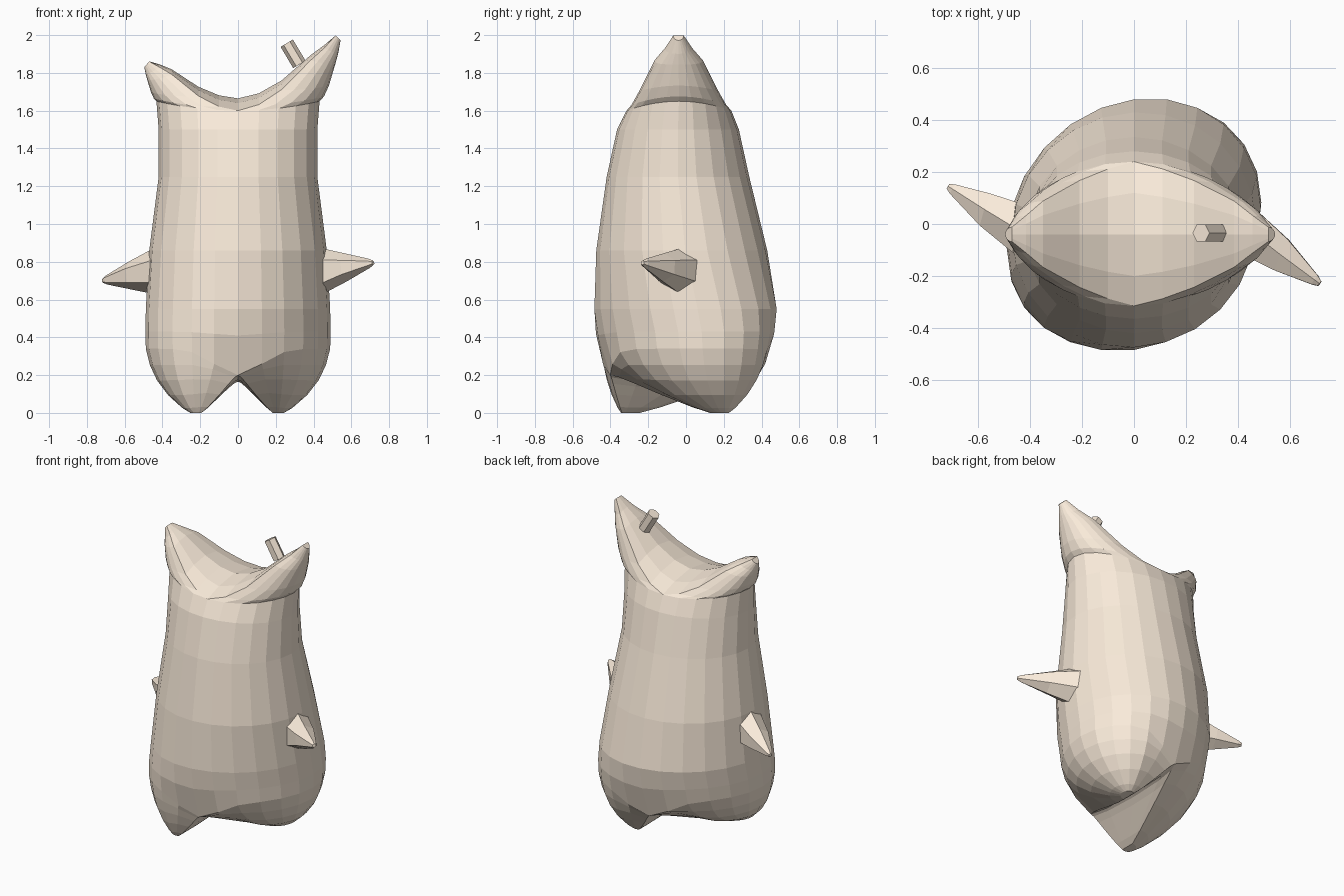
import bpy, bmesh, math
from mathutils import Vector

if "Cube" in bpy.data.objects:
    bpy.data.objects.remove(bpy.data.objects["Cube"])

N = 24
tan = bpy.data.materials.new("tan")
tan.diffuse_color = (.95, .83, .70, 1)
tan.use_nodes = True
tan.node_tree.nodes["Principled BSDF"].inputs["Base Color"].default_value = tan.diffuse_color


def finish(bm, name):
    bmesh.ops.recalc_face_normals(bm, faces=bm.faces)
    me = bpy.data.meshes.new(name)
    bm.to_mesh(me)
    bm.free()
    me.materials.append(tan)
    ob = bpy.data.objects.new(name, me)
    bpy.context.collection.objects.link(ob)
    return ob


def bridge(bm, a, b):
    n = len(a)
    for i in range(n):
        j = (i + 1) % n
        bm.faces.new((a[i], a[j], b[j], b[i]))


def taper(bm, loop, tip, stages, tilt=0, lag=0):
    """Draw a loop in to a tip; stages are (x scale, y scale, height fraction)."""
    start = [v.co.copy() for v in loop]
    for sx, sy, f in stages:
        ring = []
        for p in start:
            k = 1 + lag * min(1, max(0, (.37 - p.z) / .2))
            x = tip.x + (p.x - tip.x) * sx
            y = tip.y + (p.y - tip.y) * sy
            z = p.z + (tip.z - p.z) * f ** k - tilt * f * f * (x - tip.x)
            ring.append(bm.verts.new((x, y, z)))
        bridge(bm, loop, ring)
        loop = ring
    bm.faces.new(loop)


def halves(bm, ring, line):
    """Split a ring into right and left loops along a centre line (front to back)."""
    mid = [bm.verts.new((0, y, z)) for y, z in line]
    right = ring[:N // 2 + 1] + mid[::-1]
    left = ring[N // 2:] + ring[:1] + mid
    return right, left


# Body shell: height, half width, front y, back y, side lift, stride shear, crotch dip
bm = bmesh.new()
rings = []
for z, rx, yf, yb, lift, shear, dip in [
        (.34, .488, -.465, .445, 0, .2, .14), (.43, .49, -.475, .465, 0, .18, .02),
        (.55, .488, -.485, .48, 0, .13, 0), (.86, .47, -.475, .43, 0, .04, 0),
        (1.25, .42, -.42, .335, 0, 0, 0), (1.5, .42, -.365, .28, 0, 0, 0),
        (1.60, .432, -.315, .24, .05, 0, 0)]:
    ring = []
    for i in range(N):
        a = math.radians(-90 + 360 / N * i)
        c, s = math.cos(a), math.sin(a)
        x = rx * c
        d = dip * math.exp(-(x / .17) ** 2)
        y = (yf + yb) / 2 + (yb - yf) / 2 * s * (1 - d) + shear * x
        ring.append(bm.verts.new((x, y, z + lift * c * c - d)))
    if rings:
        bridge(bm, rings[-1], ring)
    rings.append(ring)

# Two striding legs
legs = halves(bm, rings[0], [(-.25, .175), (0, .165), (.25, .175)])
leg_stages = [(.92, .92, .35), (.78, .78, .58), (.56, .56, .78), (.28, .28, .94), (.12, .12, 1)]
taper(bm, legs[0], Vector((.21, .2, 0)), leg_stages, 0, 2)
taper(bm, legs[1], Vector((-.22, -.33, 0)), leg_stages, 0, 2)

# Two pointed ears rising from the saddle-shaped top
ears = halves(bm, rings[-1], [(-.2, 1.64), (-.04, 1.665), (.12, 1.64)])
ear_stages = [(.8, .9, .08), (.58, .74, .25), (.3, .46, .58), (.17, .26, .76), (.06, .1, 1)]
taper(bm, ears[0], Vector((.55, -.04, 1.965)), ear_stages, 1)
taper(bm, ears[1], Vector((-.5, -.04, 1.825)), ear_stages, -1.2)
finish(bm, "body")


# Arms
def arm(name, base, tip):
    bm = bmesh.new()
    d = (tip - base).normalized()
    prev = None
    for t, r, turn in [(0, .12, 0), (.45, .075, .6), (.93, .024, 1), (1, .012, 1)]:
        n = Vector((math.copysign(1, base.x), 0, 0)).lerp(d, turn).normalized()
        u = n.cross(Vector((0, 0, 1))).normalized()
        w = n.cross(u)
        c = base.lerp(tip, t)
        ring = [bm.verts.new(c + r * (u * math.cos(k * math.pi / 3 + math.pi / 6)
                                      + w * math.sin(k * math.pi / 3 + math.pi / 6)))
                for k in range(6)]
        if prev:
            bridge(bm, prev, ring)
        else:
            bm.faces.new(ring)
        prev = ring
    bm.faces.new(prev)
    finish(bm, name)


arm("right_arm", Vector((.45, -.03, .75)), Vector((.715, -.23, .795)))
arm("left_arm", Vector((-.45, -.02, .75)), Vector((-.715, .145, .70)))

# Small stub on the inner side of the taller ear
a, b = Vector((.325, -.035, 1.845)), Vector((.258, -.035, 1.957))
bpy.ops.mesh.primitive_cylinder_add(vertices=6, radius=.038, depth=(b - a).length,
                                    location=(a + b) / 2)
stub = bpy.context.object
stub.name = "ear_stub"
stub.rotation_euler = (b - a).to_track_quat('Z', 'Y').to_euler()
stub.data.materials.append(tan)
